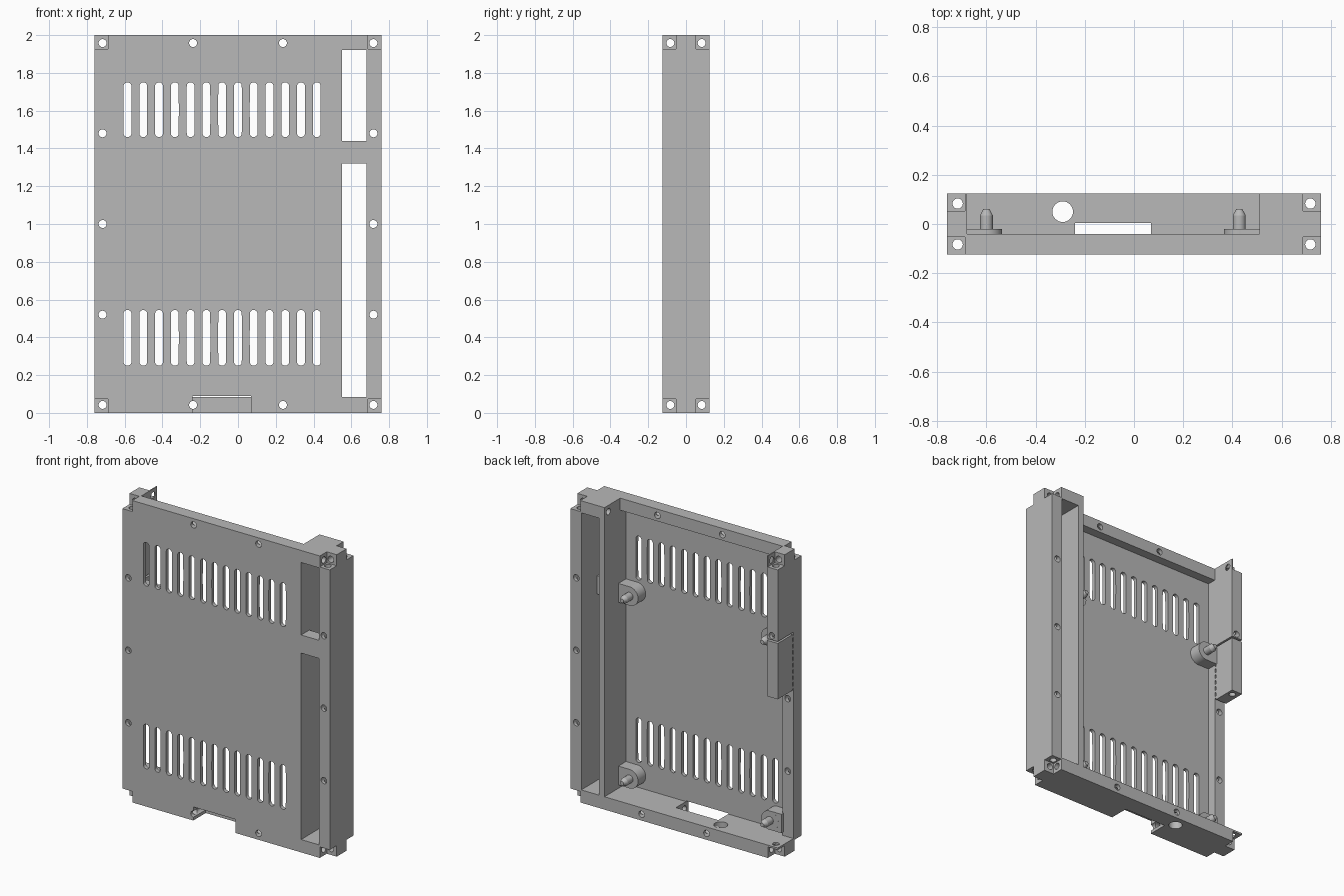
import bpy, bmesh
from math import radians
from mathutils import Matrix, Vector

cube = bpy.data.objects.get("Cube")
if cube:
    bpy.data.objects.remove(cube, do_unlink=True)

grey = bpy.data.materials.new("plain grey")
grey.use_nodes = True
grey.diffuse_color = (0.48, 0.48, 0.48, 1)
grey.node_tree.nodes["Principled BSDF"].inputs["Base Color"].default_value = grey.diffuse_color

ROT = {"x": Matrix.Rotation(radians(90), 4, "Y"),
       "y": Matrix.Rotation(radians(90), 4, "X"),
       "z": Matrix.Identity(4)}


def box(bm, x, y, z):
    size = Vector((x[1] - x[0], y[1] - y[0], z[1] - z[0]))
    mid = Vector((x[0] + x[1], y[0] + y[1], z[0] + z[1])) / 2
    bmesh.ops.create_cube(bm, size=1, matrix=Matrix.Translation(mid) @ Matrix.Diagonal(size).to_4x4())


def rod(bm, axis, mid, r, length, r2=None, sides=24):
    bmesh.ops.create_cone(bm, cap_ends=True, segments=sides, radius1=r,
                          radius2=r if r2 is None else r2, depth=length,
                          matrix=Matrix.Translation(mid) @ ROT[axis])


def slot(bm, x, z0, z1, r, y0, y1):
    # Round-ended prism running through the front plate
    before = set(bm.verts)
    rod(bm, "y", (x, (y0 + y1) / 2, (z0 + z1) / 2), r, y1 - y0, sides=24)
    stretch = (z1 - z0) / 2 - r
    mid = (z0 + z1) / 2
    for v in bm.verts:
        if v not in before:
            d = v.co.z - mid
            if abs(d) > 1e-5:
                v.co.z += stretch if d > 0 else -stretch


def make(name, bm):
    mesh = bpy.data.meshes.new(name)
    bmesh.ops.recalc_face_normals(bm, faces=bm.faces)
    bm.to_mesh(mesh)
    bm.free()
    ob = bpy.data.objects.new(name, mesh)
    bpy.context.collection.objects.link(ob)
    mesh.materials.append(grey)
    return ob


def select(ob):
    bpy.ops.object.select_all(action="DESELECT")
    ob.select_set(True)
    bpy.context.view_layer.objects.active = ob


def cut(ob, bm):
    tool = make("cutter", bm)
    tool.hide_render = True
    mod = ob.modifiers.new("cut", "BOOLEAN")
    mod.operation, mod.solver, mod.object = "DIFFERENCE", "EXACT", tool
    select(ob)
    bpy.ops.object.modifier_apply(modifier=mod.name)
    bpy.data.objects.remove(tool, do_unlink=True)


W, D, H = 0.76, 0.125, 2.0
FLOOR, LIP = -0.1, -0.04
LOW, HIGH = 0.085, 1.92
OUT = 0.2

# Case body
bm = bmesh.new()
box(bm, (-W, W), (-D, D), (0, H))
body = make("case_body", bm)

# Main cavity, low top lip, low left lip, seam above the tab, cable channel
voids = [((-0.68, 0.51), (FLOOR, OUT), (LOW, HIGH)),
         ((-0.68, 0.51), (LIP, OUT), (1.8, 2.1)),
         ((-0.9, -0.6), (LIP, OUT), (LOW, 1.07)),
         ((-0.9, -0.6), (LIP, OUT), (1.44, 1.452)),
         ((-0.9, -0.6), (LIP, LIP + 0.012), (1.0, 1.445)),
         ((0.55, 0.68), (LIP, OUT), (LOW, HIGH)),
         ((0.55, 0.68), (-OUT, 0), (LOW, 1.32)),
         ((0.55, 0.68), (-OUT, 0), (1.44, HIGH)),
         ((-0.24, 0.07), (-OUT, 0.005), (-0.1, 0.09))]
for v in voids:
    bm = bmesh.new()
    box(bm, *v)
    cut(body, bm)

# Corner notches
bm = bmesh.new()
n = 0.073
for sx in (-1, 1):
    for sy in (-1, 1):
        for z in ((-0.1, n), (H - n, H + 0.1)):
            box(bm, sorted((sx * (W - n), sx * 0.9)), sorted((sy * (D - n), sy * OUT)), z)
cut(body, bm)

# Two rows of vent slots
bm = bmesh.new()
for i in range(13):
    for z0, z1 in ((0.25, 0.545), (1.46, 1.75)):
        slot(bm, -0.585 + i * 0.0835, z0, z1, 0.021, -OUT, 0)
cut(body, bm)

# Screw holes front to back
bm = bmesh.new()
for s in (-1, 1):
    for z in (0.042, 0.52, 1.0, 1.48, 1.958):
        rod(bm, "y", (s * 0.717, 0, z), 0.021, 0.5)
    for z in (0.042, 1.958):
        rod(bm, "y", (s * 0.238, 0, z), 0.021, 0.5)
cut(body, bm)

# Screw holes across
bm = bmesh.new()
for y in (-0.083, 0.083):
    for z in (0.042, 1.958):
        rod(bm, "x", (0, y, z), 0.021, 2)
cut(body, bm)

# Screw holes along the height, and the cable hole in the bottom wall
bm = bmesh.new()
for x in (-0.717, 0.717):
    for y in (-0.083, 0.083):
        rod(bm, "z", (x, y, 1), 0.021, 2.4)
rod(bm, "z", (-0.29, 0.05, 0), 0.042, 0.3, sides=32)
cut(body, bm)

# Small teeth holding the breakaway tab
bm = bmesh.new()
for i in range(9):
    z = 1.08 + i * 0.042
    box(bm, (-W, -0.68), (LIP - 0.002, LIP + 0.014), (z, z + 0.016))
teeth = make("tab_teeth", bm)

# Board supports: round pad joined to the side wall, with a tapered pin
parts = [body, teeth]
for side, x, wall in (("right", -0.6, -0.685), ("left", 0.428, 0.515)):
    for level, z in (("lower", 0.17), ("upper", 1.38)):
        bm = bmesh.new()
        rod(bm, "y", (x, -0.062, z), 0.063, 0.084, sides=32)
        box(bm, sorted((x, wall)), (-0.104, -0.0205), (z - 0.0625, z + 0.0625))
        parts.append(make(f"{level}_{side}_support", bm))
        bm = bmesh.new()
        rod(bm, "y", (x, 0.005, z), 0.026, 0.06)
        rod(bm, "y", (x, 0.0475, z), 0.026, 0.025, r2=0.014)
        parts.append(make(f"{level}_{side}_pin", bm))

# The tapered tips narrow toward the open back
for ob in parts:
    if ob.name.endswith("_pin"):
        for v in ob.data.vertices:
            if v.co.y > 0.059 or 0.034 < v.co.y < 0.0352:
                r = 0.013 if v.co.y > 0.059 else 0.026
                mid = Vector((-0.6 if v.co.x < 0 else 0.428, v.co.y, 0.17 if v.co.z < 1 else 1.38))
                v.co = mid + (v.co - mid).normalized() * r

for ob in parts:
    select(ob)
    bpy.ops.object.shade_smooth_by_angle(angle=radians(30))
